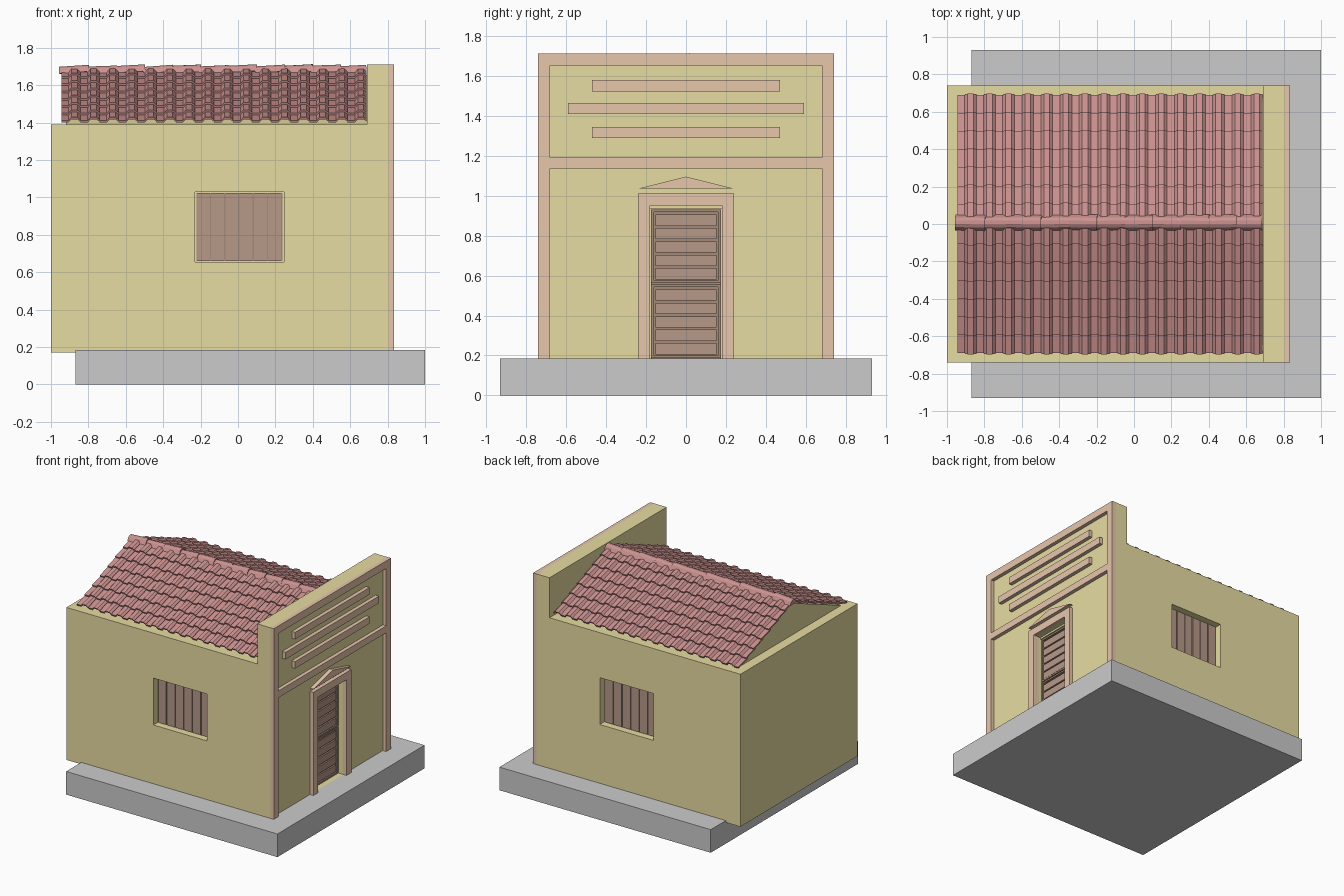
import bpy, bmesh, math, random
from mathutils import Vector, Matrix

if "Cube" in bpy.data.objects:
    bpy.data.objects.remove(bpy.data.objects["Cube"])

random.seed(4)

def material(name, rgb):
    m = bpy.data.materials.new(name)
    m.diffuse_color = (*rgb, 1)
    m.use_nodes = True
    m.node_tree.nodes["Principled BSDF"].inputs["Base Color"].default_value = m.diffuse_color
    return m

YELLOW = material("ochre_plaster", (0.80, 0.72, 0.36))
SALMON = material("terracotta_trim", (0.80, 0.57, 0.41))
WOOD = material("brown_wood", (0.47, 0.32, 0.25))
DARK = material("dark_wood", (0.38, 0.26, 0.19))
TILE = material("red_tile", (0.60, 0.29, 0.28))

def finish(name, bm, mat=None):
    bmesh.ops.recalc_face_normals(bm, faces=bm.faces)
    me = bpy.data.meshes.new(name)
    bm.to_mesh(me)
    bm.free()
    ob = bpy.data.objects.new(name, me)
    bpy.context.collection.objects.link(ob)
    if mat:
        me.materials.append(mat)
    return ob

def add_box(bm, x, y, z):
    size = [b - a for a, b in (x, y, z)]
    mid = [(a + b) / 2 for a, b in (x, y, z)]
    bmesh.ops.create_cube(bm, size=1, matrix=Matrix.Translation(mid) @ Matrix.Diagonal((*size, 1)))

def boxes(name, items, mat=None):
    bm = bmesh.new()
    for it in items:
        add_box(bm, *it)
    return finish(name, bm, mat)

def prism(name, pts, offset, mat):
    bm = bmesh.new()
    f = bm.faces.new([bm.verts.new(p) for p in pts])
    r = bmesh.ops.extrude_face_region(bm, geom=[f])
    new = [v for v in r["geom"] if isinstance(v, bmesh.types.BMVert)]
    bmesh.ops.translate(bm, verts=new, vec=offset)
    return finish(name, bm, mat)

# ground slab
boxes("base_slab", [((-0.87, 1.0), (-0.93, 0.93), (0, 0.185))])

# house body with front parapet, recesses cut for door and windows
outline = [(-1, 0.17), (0.805, 0.17), (0.805, 1.71), (0.69, 1.71), (0.69, 1.39), (-1, 1.39)]
body = prism("house_walls", [(x, -0.74, z) for x, z in outline], (0, 1.48, 0), YELLOW)
cutter = boxes("opening_cutter", [
    ((-0.23, 0.245), (-0.9, -0.68), (0.655, 1.03)),
    ((-0.23, 0.245), (0.68, 0.9), (0.655, 1.03)),
    ((0.74, 0.95), (-0.18, 0.18), (0.185, 0.95))])
cutter.hide_render = True
cutter.hide_set(True)
cutter.display_type = 'WIRE'
mod = body.modifiers.new("openings", 'BOOLEAN')
mod.operation = 'DIFFERENCE'
mod.solver = 'EXACT'
mod.object = cutter

# window shutters on both long walls
for side, label in ((-1, "front"), (1, "back")):
    def yr(a, b):
        return tuple(sorted((side * a, side * b)))
    boxes(label + "_window_backing", [((-0.222, 0.238), yr(0.675, 0.684), (0.66, 1.025))], DARK)
    boxes(label + "_window_planks",
          [((-0.22 + i * 0.0762, -0.151 + i * 0.0762), yr(0.675, 0.692), (0.66, 1.025))
           for i in range(6)], WOOD)

# facade trim: pilasters, bands and decorative bars
FX = (0.79, 0.835)
boxes("facade_border", [
    (FX, (-0.74, -0.68), (0.175, 1.71)),
    (FX, (0.68, 0.74), (0.175, 1.71)),
    (FX, (-0.68, 0.68), (1.65, 1.71)),
    (FX, (-0.68, 0.68), (1.135, 1.19))], SALMON)
boxes("facade_bars", [(FX, (-w, w), (z, z + 0.056))
                      for w, z in ((0.47, 1.522), (0.59, 1.408), (0.47, 1.288))], SALMON)

# door surround and pediment
boxes("door_surround", [
    (FX, (-0.24, -0.18), (0.18, 1.01)),
    (FX, (0.18, 0.24), (0.18, 1.01)),
    (FX, (-0.18, 0.18), (0.95, 1.01))], SALMON)
prism("door_pediment", [(0.79, -0.24, 1.035), (0.79, 0.24, 1.035), (0.79, 0, 1.095)],
      (0.045, 0, 0), SALMON)

# two-part louvred door
frame, slats = [((0.735, 0.748), (-0.175, 0.175), (0.185, 0.93))], []
for z0 in (0.187, 0.562):
    z1 = z0 + 0.368
    for s in (-1, 1):
        frame.append(((0.74, 0.765), tuple(sorted((s * 0.16, s * 0.175))), (z0, z1)))
    for a in (z0, z1 - 0.013):
        frame.append(((0.74, 0.765), (-0.16, 0.16), (a, a + 0.013)))
    for i in range(5):
        a = z0 + 0.019 + i * 0.067
        slats.append(((0.74, 0.76), (-0.152, 0.152), (a, a + 0.056)))
boxes("door_frame", frame, DARK)
boxes("door_slats", slats, WOOD)
boxes("door_head", [((0.735, 0.77), (-0.18, 0.18), (0.935, 0.95))], YELLOW)

# gable fill under the tiles
prism("gable_core", [(-0.92, -0.66, 1.385), (-0.92, 0.66, 1.385), (-0.92, 0, 1.655)],
      (1.62, 0, 0), YELLOW)

# overlapping rolled roof tiles, one mesh per slope
X0, X1, COLS, ROWS = -0.945, 0.688, 16, 7
ROLL = [(0, 0), (0.38, 0), (0.54, 0.018), (0.84, 0.018), (1, 0.004)]
PITCH = (X1 - X0) / COLS

def roof_slope(name, side):
    down = Vector((0, side * 0.68, -0.275))
    length = down.length
    down.normalize()
    normal = Vector((0, side * 0.275, 0.68)).normalized()
    top = Vector((0, 0, 1.663))
    step = length / ROWS
    bm = bmesh.new()
    for r in range(ROWS):
        upper, lower = max(0, r * step - 0.02), (r + 1) * step
        for c in range(COLS):
            rings = []
            for u, h in ROLL:
                x = Vector((X0 + (c + u) * PITCH, 0, 0))
                ring = []
                for s, lift in ((upper, 0.0), (lower, 0.014)):
                    for t in (0, 0.012):
                        ring.append(bm.verts.new(top + x + down * s + normal * (h + lift + t)))
                rings.append([ring[0], ring[1], ring[3], ring[2]])
            for a, b in zip(rings, rings[1:]):
                for k in range(4):
                    bm.faces.new((a[k], a[(k + 1) % 4], b[(k + 1) % 4], b[k]))
            bm.faces.new(rings[0])
            bm.faces.new(rings[-1])
    return finish(name, bm, TILE)

roof_slope("front_roof_tiles", -1)
roof_slope("back_roof_tiles", 1)

# ridge caps, each slightly tilted over its neighbour
N = 11
cap_step = (0.69 + 0.955) / N
half_hex = [(-0.042, -0.024), (-0.026, 0.004), (-0.010, 0.013), (0.010, 0.013), (0.026, 0.004), (0.042, -0.024)]
for i in range(N):
    L = cap_step + (0.012 if i < N - 1 else -0.002)
    cap = prism("ridge_cap_%02d" % (i + 1), [(-L / 2, y, z) for y, z in half_hex], (L, 0, 0), TILE)
    cap.location = (-0.957 + i * cap_step + L / 2, 0.008, 1.692 + random.uniform(-0.003, 0.003))
    cap.rotation_euler = (random.uniform(-0.06, 0.06), -0.06 + random.uniform(-0.03, 0.03),
                          random.uniform(-0.02, 0.02))
